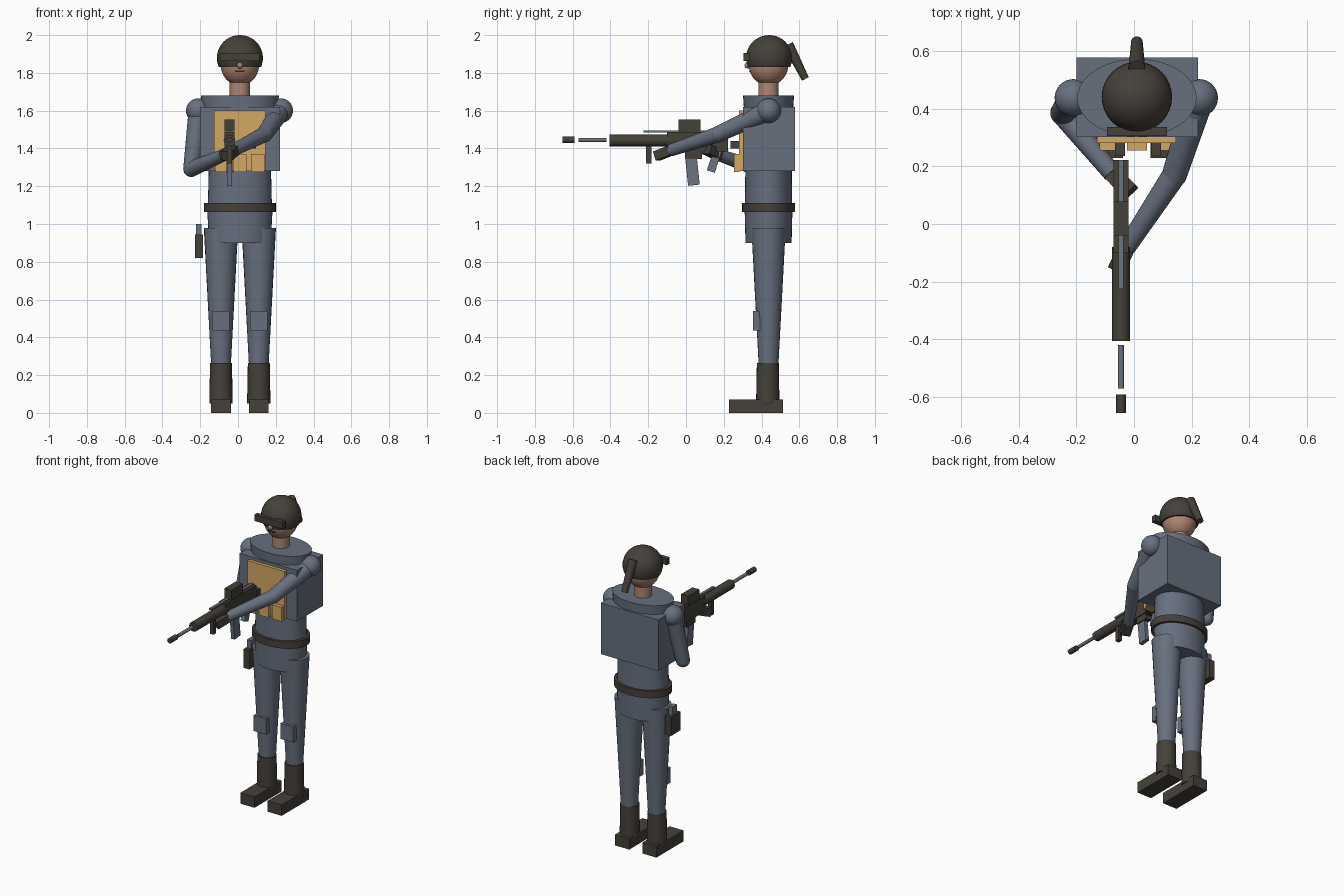
import bpy, bmesh, math
from mathutils import Vector, Matrix

if "Cube" in bpy.data.objects:
    bpy.data.objects.remove(bpy.data.objects["Cube"])


def lin(c):
    c /= 255
    return c / 12.92 if c <= 0.04045 else ((c + 0.055) / 1.055) ** 2.4


def material(name, r, g, b):
    m = bpy.data.materials.new(name)
    m.diffuse_color = (lin(r), lin(g), lin(b), 1)
    m.use_nodes = True
    m.node_tree.nodes["Principled BSDF"].inputs["Base Color"].default_value = m.diffuse_color
    return m


SUIT = material("slate_cloth", 103, 112, 127)
DARK = material("dark_brown", 69, 64, 57)
TAN = material("tan_canvas", 212, 168, 100)
SKIN = material("skin", 176, 134, 114)
METAL = material("gun_metal", 106, 115, 127)
BLACK = material("mouth_dark", 45, 36, 34)


def finish(name, bm, mat, smooth=True):
    bmesh.ops.recalc_face_normals(bm, faces=bm.faces)
    me = bpy.data.meshes.new(name)
    bm.to_mesh(me)
    bm.free()
    me.materials.append(mat)
    ob = bpy.data.objects.new(name, me)
    bpy.context.collection.objects.link(ob)
    if smooth:
        bpy.ops.object.select_all(action='DESELECT')
        bpy.context.view_layer.objects.active = ob
        ob.select_set(True)
        bpy.ops.object.shade_smooth_by_angle(angle=math.radians(35))
    return ob


def box(name, mat, x, y, z, tilt=0):
    """Box from three (low, high) ranges, tilted about its own x axis."""
    bm = bmesh.new()
    bmesh.ops.create_cube(bm, size=1)
    lo, hi = Vector((x[0], y[0], z[0])), Vector((x[1], y[1], z[1]))
    bm.transform(Matrix.Translation((lo + hi) / 2) @ Matrix.Rotation(tilt, 4, 'X')
                 @ Matrix.Diagonal((*(hi - lo), 1)))
    return finish(name, bm, mat, False)


def aim(a, b):
    return Matrix.Translation((a + b) / 2) @ (b - a).to_track_quat('Z', 'Y').to_matrix().to_4x4()


def rod(name, mat, a, b, r1, r2, seg=24):
    a, b = Vector(a), Vector(b)
    bm = bmesh.new()
    bmesh.ops.create_cone(bm, cap_ends=True, segments=seg, radius1=r1, radius2=r2,
                          depth=(b - a).length)
    bm.transform(aim(a, b))
    return finish(name, bm, mat)


def bar(name, mat, a, b, w, h):
    """Rectangular bar between two points."""
    a, b = Vector(a), Vector(b)
    bm = bmesh.new()
    bmesh.ops.create_cube(bm, size=1)
    bm.transform(aim(a, b) @ Matrix.Diagonal((w, h, (b - a).length, 1)))
    return finish(name, bm, mat, False)


def ball(name, mat, c, r, cut_z=None):
    bm = bmesh.new()
    bmesh.ops.create_uvsphere(bm, u_segments=32, v_segments=20, radius=1)
    bm.transform(Matrix.Translation(c) @ Matrix.Diagonal((*r, 1)))
    if cut_z is not None:
        geom = bm.verts[:] + bm.edges[:] + bm.faces[:]
        res = bmesh.ops.bisect_plane(bm, geom=geom, plane_co=(0, 0, cut_z),
                                     plane_no=(0, 0, -1), clear_outer=True)
        edges = [e for e in res['geom_cut'] if isinstance(e, bmesh.types.BMEdge)]
        bmesh.ops.contextual_create(bm, geom=edges)
    return finish(name, bm, mat)


CX, CY = 0.01, 0.437


def loft(name, mat, rings, seg=40):
    """Stacked ellipses (z, rx, ry) around the body axis."""
    bm = bmesh.new()
    loops = [[bm.verts.new((CX + rx * math.cos(2 * math.pi * i / seg),
                            CY + ry * math.sin(2 * math.pi * i / seg), z))
              for i in range(seg)] for z, rx, ry in rings]
    for lo, hi in zip(loops, loops[1:]):
        for i in range(seg):
            j = (i + 1) % seg
            bm.faces.new((lo[i], lo[j], hi[j], hi[i]))
    bm.faces.new(loops[0][::-1])
    bm.faces.new(loops[-1])
    return finish(name, bm, mat)


# Trunk
loft("torso", SUIT, [(1.08, 0.170, 0.125), (1.28, 0.165, 0.123),
                     (1.62, 0.199, 0.131), (1.68, 0.207, 0.135)])
loft("pelvis", SUIT, [(0.90, 0.163, 0.122), (1.09, 0.174, 0.127)])
loft("belt", DARK, [(1.063, 0.190, 0.140), (1.11, 0.190, 0.140)])
box("vest_pack", SUIT, (-0.20, 0.222), (0.302, 0.577), (1.28, 1.62))

# Chest panel with pouches
box("chest_panel", TAN, (-0.128, 0.146), (0.28, 0.302), (1.28, 1.60))
for x in (-0.12, -0.025, 0.07):
    box("pouch", TAN, (x, x + 0.07), (0.255, 0.282), (1.275, 1.37))
for x in (-0.065, 0.06):
    box("pouch_clip", DARK, (x, x + 0.034), (0.236, 0.282), (1.40, 1.44))

# Head
rod("neck", SKIN, (CX, CY, 1.66), (CX, CY, 1.78), 0.054, 0.054)
ball("head", SKIN, (CX, CY, 1.845), (0.102, 0.105, 0.112))
ball("helmet", DARK, (CX, 0.44, 1.879), (0.122, 0.122, 0.121), 1.83)
box("goggles", DARK, (-0.094, 0.114), (0.305, 0.336), (1.863, 1.905))
ball("nose", SKIN, (CX, 0.33, 1.84), (0.016, 0.02, 0.018))
box("mouth", BLACK, (CX - 0.025, CX + 0.025), (0.335, 0.343), (1.805, 1.813))
rod("helmet_tail", DARK, (CX, 0.54, 1.95), (CX, 0.632, 1.768), 0.029, 0.02)

# Legs, boots and knee pads
for side, s in (("left", -1), ("right", 1)):
    x = CX + s * 0.1
    rod(side + "_leg", SUIT, (x, CY, 0.25), (x, CY, 0.98), 0.052, 0.091)
    rod(side + "_boot", DARK, (x, 0.433, 0.05), (x, 0.433, 0.265), 0.062, 0.058)
    box(side + "_foot", DARK, (x - 0.052, x + 0.052), (0.228, 0.513), (0, 0.072))
    box(side + "_knee_pad", SUIT, (x - 0.046, x + 0.046), (0.355, 0.393), (0.437, 0.54))

# Holster on the hip
box("holster", DARK, (-0.228, -0.186), (0.385, 0.485), (0.82, 0.945))
box("holstered_grip", METAL, (-0.222, -0.192), (0.41, 0.46), (0.94, 1.0))

# Arms: shoulder, elbow, wrist, fingertips
arms = {
    "left": ((-0.21, CY, 1.60), (-0.247, 0.385, 1.292), (-0.075, 0.175, 1.365), (-0.012, 0.11, 1.395)),
    "right": ((0.226, CY, 1.60), (0.14, 0.17, 1.475), (-0.025, -0.08, 1.39), (-0.06, -0.155, 1.36)),
}
for side, (shoulder, elbow, wrist, tip) in arms.items():
    ball(side + "_shoulder", SUIT, shoulder, (0.065, 0.065, 0.065))
    rod(side + "_upper_arm", SUIT, shoulder, elbow, 0.052, 0.043)
    ball(side + "_elbow", SUIT, elbow, (0.043, 0.043, 0.043))
    rod(side + "_forearm", SUIT, elbow, wrist, 0.042, 0.032)
    bar(side + "_glove", DARK, wrist, tip, 0.06, 0.05)

# Rifle
GX, GZ = -0.045, 1.445
for name, mat, y0, y1, r in (("handguard", DARK, -0.405, -0.08, 0.031),
                             ("barrel", METAL, -0.57, -0.42, 0.011),
                             ("muzzle", DARK, -0.655, -0.59, 0.017)):
    z = GZ - 0.003 if name == "handguard" else GZ
    rod(name, mat, (GX, y0, z), (GX, y1, z), r, r, 20)


def gun_box(name, mat, w, y, z, tilt=0):
    box(name, mat, (GX - w / 2, GX + w / 2), y, z, tilt)


gun_box("receiver", DARK, 0.052, (-0.10, 0.222), (1.385, 1.488))
gun_box("magazine_well", DARK, 0.04, (-0.005, 0.085), (1.345, 1.39))
gun_box("top_rail", METAL, 0.018, (-0.225, 0.222), (1.484, 1.496))
gun_box("scope", DARK, 0.052, (-0.04, 0.078), (1.49, 1.553))
gun_box("magazine", METAL, 0.026, (0.002, 0.064), (1.205, 1.375), math.radians(6))
gun_box("pistol_grip", METAL, 0.03, (0.128, 0.172), (1.275, 1.395), math.radians(-18))
gun_box("foregrip", DARK, 0.026, (-0.212, -0.183), (1.32, 1.42))
